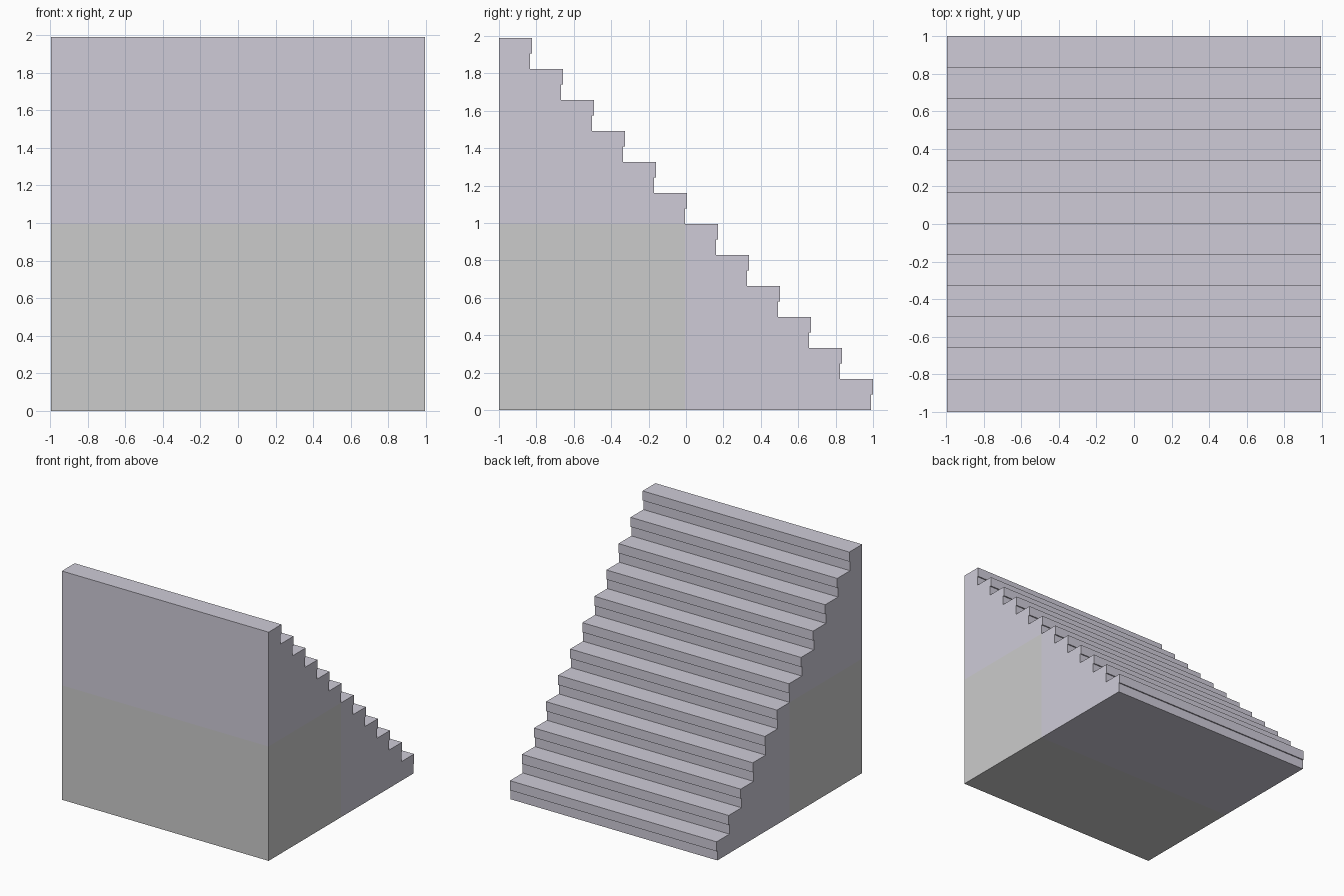
import bpy, bmesh

if "Cube" in bpy.data.objects:
    bpy.data.objects.remove(bpy.data.objects["Cube"])

CELL = 1.9896 / 2      # edge length of one block
STEPS = 6              # steps per flight
STEP = CELL / STEPS
NOSE = 2 - 2 * CELL    # tread overhang
BACK = -1.0

purple = bpy.data.materials.new("purple")
purple.diffuse_color = (0.62, 0.60, 0.685, 1)
purple.use_nodes = True
purple.node_tree.nodes["Principled BSDF"].inputs["Base Color"].default_value = purple.diffuse_color


def extrude_profile(name, profile, material=None):
    """Extrude a (y, z) outline across the full width."""
    bm = bmesh.new()
    face = bm.faces.new([bm.verts.new((-CELL, y, z)) for y, z in profile])
    result = bmesh.ops.extrude_face_region(bm, geom=[face])
    verts = [v for v in result["geom"] if isinstance(v, bmesh.types.BMVert)]
    bmesh.ops.translate(bm, verts=verts, vec=(2 * CELL, 0, 0))
    bmesh.ops.recalc_face_normals(bm, faces=bm.faces)
    mesh = bpy.data.meshes.new(name)
    bm.to_mesh(mesh)
    bm.free()
    if material:
        mesh.materials.append(material)
    obj = bpy.data.objects.new(name, mesh)
    bpy.context.collection.objects.link(obj)
    return obj


def flight(name, y0, z0):
    """Solid stair flight descending towards +y, with overhanging treads."""
    profile = [(y0, z0), (y0, z0 + CELL)]
    for k in range(1, STEPS + 1):
        y, top = y0 + k * STEP, z0 + CELL - (k - 1) * STEP
        profile += [(y + NOSE, top), (y + NOSE, top - STEP / 2),
                    (y, top - STEP / 2), (y, top - STEP)]
    return extrude_profile(name, profile, purple)


# Grey support block under the upper flight
mid = BACK + CELL
extrude_profile("support_block", [(BACK, 0), (mid, 0), (mid, CELL), (BACK, CELL)])

# Two matching flights
flight("lower_flight", mid, 0)
flight("upper_flight", BACK, CELL)
